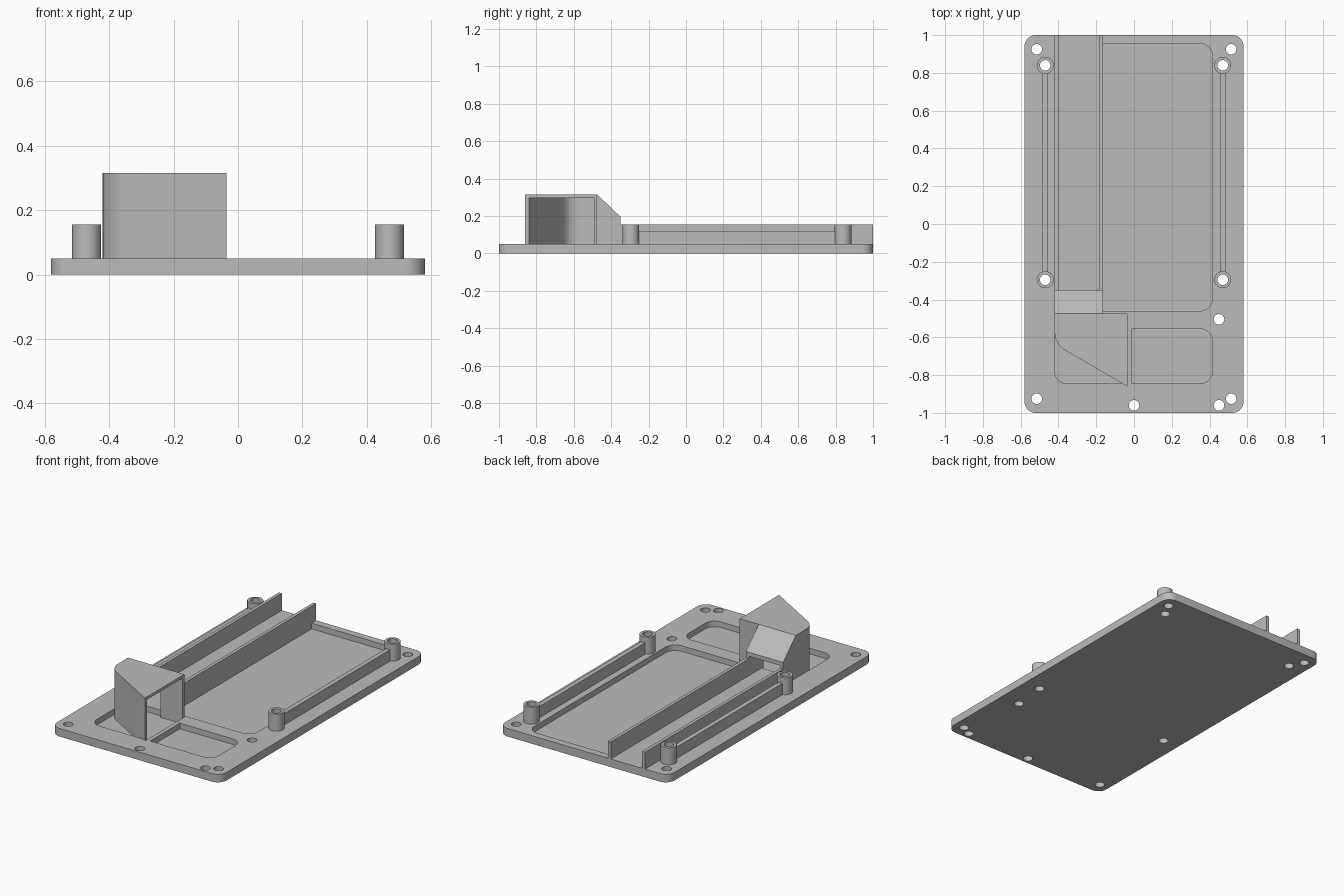
import bpy, bmesh
from math import cos, sin, pi, radians
from mathutils import Vector

old = bpy.data.objects.get("Cube")
if old:
    bpy.data.objects.remove(old, do_unlink=True)

GREY = (0.5, 0.5, 0.5, 1)
mat = bpy.data.materials.new("plain grey")
mat.use_nodes = True
mat.diffuse_color = GREY
mat.node_tree.nodes["Principled BSDF"].inputs["Base Color"].default_value = GREY

TOP = 0.05       # plate top
FLOOR = 0.015    # pocket floor
ROOF = 0.315     # duct top
T = 0.018        # duct wall thickness


def prism(name, pts, lo, hi, axis="Z"):
    """Extrude a closed outline along Z (points are x, y) or X (points are y, z)."""
    bm = bmesh.new()
    place = (lambda p, h: (p[0], p[1], h)) if axis == "Z" else (lambda p, h: (h, p[0], p[1]))
    face = bm.faces.new([bm.verts.new(place(p, lo)) for p in pts])
    ext = bmesh.ops.extrude_face_region(bm, geom=[face])
    step = Vector(place((0, 0), hi - lo))
    bmesh.ops.translate(bm, vec=step, verts=[g for g in ext["geom"] if isinstance(g, bmesh.types.BMVert)])
    bmesh.ops.recalc_face_normals(bm, faces=bm.faces)
    me = bpy.data.meshes.new(name)
    bm.to_mesh(me)
    bm.free()
    me.materials.append(mat)
    ob = bpy.data.objects.new(name, me)
    bpy.context.collection.objects.link(ob)
    return ob


def arc(cx, cy, r, a0, a1, n=10):
    return [(cx + r * cos(radians(a0 + (a1 - a0) * i / n)),
             cy + r * sin(radians(a0 + (a1 - a0) * i / n))) for i in range(n + 1)]


def circle(x, y, r, n=32):
    return [(x + r * cos(2 * pi * i / n), y + r * sin(2 * pi * i / n)) for i in range(n)]


def rect(x0, x1, y0, y1, left=0, right=0):
    """Rectangle outline with separate radii for its left and right corners."""
    pts = []
    for x, y, sx, sy, r, a in ((x0, y0, 1, 1, left, 180), (x1, y0, -1, 1, right, 270),
                               (x1, y1, -1, -1, right, 0), (x0, y1, 1, -1, left, 90)):
        pts += arc(x + sx * r, y + sy * r, r, a, a + 90) if r else [(x, y)]
    return pts


def cut(ob, cutter):
    mod = ob.modifiers.new("cut", "BOOLEAN")
    mod.operation = "DIFFERENCE"
    mod.solver = "EXACT"
    mod.object = cutter
    bpy.context.view_layer.objects.active = ob
    bpy.ops.object.modifier_apply(modifier=mod.name)
    bpy.data.objects.remove(cutter, do_unlink=True)


def smooth(ob):
    bpy.ops.object.select_all(action="DESELECT")
    ob.select_set(True)
    bpy.context.view_layer.objects.active = ob
    bpy.ops.object.shade_smooth_by_angle(angle=radians(30))


# Base plate with recessed pockets
plate = prism("base_plate", rect(-0.58, 0.58, -1, 1, 0.06, 0.06), 0, TOP)
for outline in (rect(-0.165, 0.415, -0.46, 0.955, 0, 0.065),
                rect(-0.01, 0.415, -0.845, -0.555, 0, 0.065),
                arc(-0.355, -0.78, 0.065, 180, 270) + [(-0.035, -0.845), (-0.035, -0.475), (-0.42, -0.475)]):
    cut(plate, prism("pocket_cutter", outline, FLOOR, 0.2))

# Screw holes
post_spots = [(sx * 0.47, y) for sx in (-1, 1) for y in (0.84, -0.295)]
holes = [(sx * 0.515, sy * 0.925) for sx in (-1, 1) for sy in (-1, 1)]
holes += post_spots + [(0.45, -0.505), (0.45, -0.96), (0, -0.96)]
for x, y in holes:
    cut(plate, prism("hole_cutter", circle(x, y, 0.028), -0.1, 0.3))
smooth(plate)

# Hollow standoff posts
for i, (x, y) in enumerate(post_spots):
    post = prism(f"post_{i + 1}", circle(x, y, 0.045), TOP, 0.155)
    cut(post, prism("hole_cutter", circle(x, y, 0.028), -0.1, 0.3))
    smooth(post)

# Low ribs joining the posts
for side, s in (("left", 1), ("right", -1)):
    prism(f"{side}_rib", rect(s * 0.47 - 0.014, s * 0.47 + 0.014, -0.253, 0.798), TOP, 0.12)

# Long channel walls
for label, x in (("outer", -0.42), ("inner", -0.185)):
    prism(f"{label}_channel_wall", rect(x, x + 0.02, -0.35, 1), FLOOR, 0.155)

# Duct: curved deflector wall, end wall and flat roof
CX, CY, R = -0.31, -0.573, 0.11
outer = [(-0.42, -0.475)] + arc(CX, CY, R, 180, 240) + [(-0.035, -0.86)]
inner = [(-0.035, -0.86 + T / cos(pi / 6))] + arc(CX, CY, R - T, 240, 180) + [(-0.42 + T, -0.475)]
smooth(prism("duct_deflector", outer + inner, FLOOR, ROOF - T))
smooth(prism("duct_roof", outer + [(-0.035, -0.475)], ROOF - T, ROOF))
prism("duct_end_wall", rect(-0.185, -0.035, -0.475 - T, -0.475), FLOOR, ROOF - T)

# Sloping hood between duct and channel
slope = [(-0.475, ROOF), (-0.35, 0.195)]
hood = slope + [(-0.35, 0.17), (-0.475, ROOF - 0.025)]
prism("hood_roof", hood, -0.42, -0.165, "X")
cheek = [(-0.475, TOP), (-0.35, TOP), (-0.35, 0.17), (-0.475, ROOF - 0.025)]
for label, x in (("outer", -0.42), ("inner", -0.185)):
    prism(f"{label}_hood_cheek", cheek, x, x + 0.02, "X")
